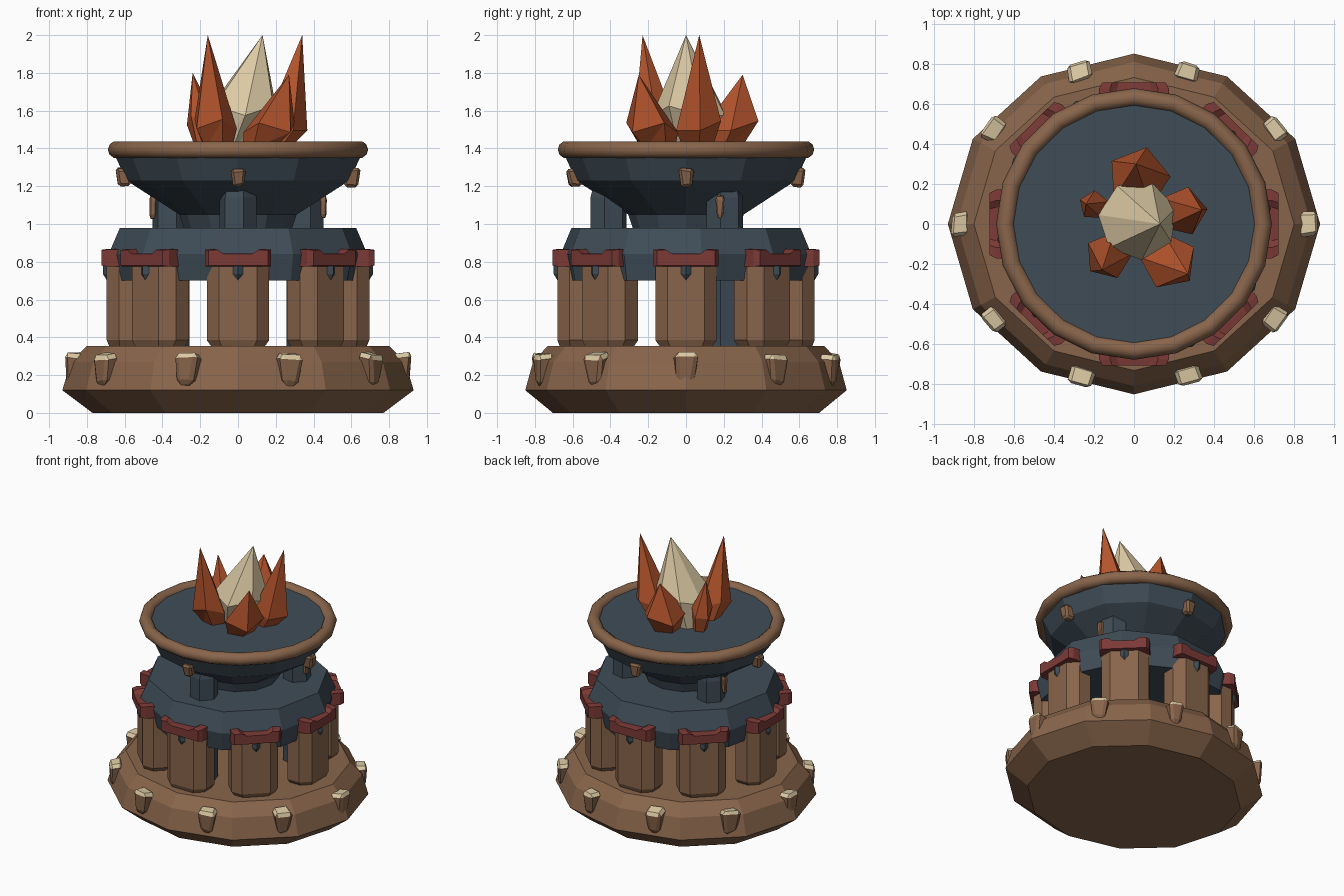
import bpy
import bmesh
import random
from math import sin, cos, pi, radians
from mathutils import Vector, Matrix

random.seed(4)
cube = bpy.data.objects.get("Cube")
if cube:
    bpy.data.objects.remove(cube)


def material(name, r, g, b):
    m = bpy.data.materials.new(name)
    m.use_nodes = True
    m.diffuse_color = (r, g, b, 1)
    bsdf = m.node_tree.nodes["Principled BSDF"]
    bsdf.inputs["Base Color"].default_value = (r, g, b, 1)
    bsdf.inputs["Roughness"].default_value = 0.9
    return m


BROWN = material("clay_brown", .25, .13, .07)
SLATE = material("slate_blue", .05, .073, .095)
RED = material("dark_red", .2, .042, .037)
ORANGE = material("flame_orange", .45, .088, .025)
CREAM = material("pale_cream", .72, .59, .37)


def finish(name, bm, *mats):
    """Turn a bmesh into an object with its materials."""
    bmesh.ops.recalc_face_normals(bm, faces=bm.faces)
    mesh = bpy.data.meshes.new(name)
    bm.to_mesh(mesh)
    bm.free()
    for m in mats:
        mesh.materials.append(m)
    obj = bpy.data.objects.new(name, mesh)
    bpy.context.collection.objects.link(obj)
    return obj


def loft(name, rings, mat, place=None):
    """Skin a stack of equal point rings and close both ends."""
    bm = bmesh.new()
    loops = [[bm.verts.new(p) for p in ring] for ring in rings]
    n = len(loops[0])
    for a, b in zip(loops, loops[1:]):
        for i in range(n):
            bm.faces.new((a[i], a[(i + 1) % n], b[(i + 1) % n], b[i]))
    bm.faces.new(loops[0])
    bm.faces.new(loops[-1])
    if place:
        bm.transform(place)
    return finish(name, bm, mat)


def ring(r, z, sides, turn=0.0, centre=(0, 0), squash=1.0):
    return [(centre[0] + r * cos(turn + 2 * pi * i / sides),
             centre[1] + squash * r * sin(turn + 2 * pi * i / sides), z)
            for i in range(sides)]


def lathe(name, profile, sides, mat, turn=0.0, squash=1.0):
    return loft(name, [ring(r, z, sides, turn, squash=squash) for r, z in profile], mat)


def spin(angle):
    return Matrix.Diagonal((1, .98, 1, 1)) @ Matrix.Rotation(angle, 4, 'Z')


# Faceted oval base
lathe("base", [(.77, 0), (.93, .12), (.885, .27), (.80, .355)], 12, BROWN, squash=.915)

# Deck over the columns
lathe("deck", [(.66, .70), (.69, .84), (.63, .98)], 10, SLATE, radians(7), .98)

# Eight columns with chamfered corners, red caps and dark studs
half = [(.49, .10), (.53, .165), (.63, .165), (.695, .10)]
outline = half + [(x, -y) for x, y in reversed(half)]
cap_half = [(.175, .775), (.175, .865), (.12, .868), (.085, .845)]
cap_outline = cap_half + [(-y, z) for y, z in reversed(cap_half)]
for k in range(8):
    place = spin(k * pi / 4)
    foot = [(.6 + (x - .6) * .85, y * .85, .35) for x, y in outline]
    loft(f"column_{k + 1}", [foot] + [[(x, y, z) for x, y in outline] for z in (.385, .80)],
         BROWN, place)
    rows = []
    for x, grow in ((.58, 1), (.69, 1), (.722, .9)):
        rows.append([(x, y * grow, .82 + (z - .82) * grow) for y, z in cap_outline])
    loft(f"cap_{k + 1}", rows, RED, place)
    loft(f"stud_{k + 1}", [ring(r, z, 5, centre=(.685, 0))
                           for r, z in ((.008, .70), (.03, .735), (.03, .78))], SLATE, place)

# Three inner posts that carry the bowl
for k in range(3):
    a = -pi / 2 + k * 2 * pi / 3
    c = (.41 * cos(a), .41 * sin(a))
    loft(f"post_{k + 1}", [ring(r, z, 6, a + .3, c)
                           for r, z in ((.10, .34), (.10, 1.14), (.085, 1.2))], SLATE)

# Bowl, filled top and rounded rim
lathe("bowl", [(.28, .96), (.31, 1.05), (.59, 1.23), (.655, 1.37)], 12, SLATE, squash=.985)
lathe("bowl_top", [(.62, 1.36), (.62, 1.41)], 20, SLATE, squash=.985)
bpy.ops.mesh.primitive_torus_add(major_segments=20, minor_segments=10,
                                 major_radius=.643, minor_radius=.046,
                                 location=(0, 0, 1.394))
rim = bpy.context.object
rim.name = "rim"
rim.scale = (1, .985, 1)
rim.data.materials.append(BROWN)
bpy.ops.object.shade_smooth_by_angle(angle=radians(50))


def gem(name, pos, size, angle, pale):
    """Rough stone; pale ones have cream upper faces."""
    bm = bmesh.new()
    bmesh.ops.create_cube(bm, size=2)
    for v in bm.verts:
        v.co.x *= .75 if v.co.z < 0 else 1
        v.co.y *= .6 if v.co.z < 0 else .9
        v.co += Vector([random.uniform(-.16, .16) for _ in range(3)])
    bmesh.ops.bevel(bm, geom=bm.edges[:], offset=.3, segments=1, affect='EDGES')
    bm.transform(Matrix.Translation(pos) @ Matrix.Rotation(angle, 4, 'Z')
                 @ Matrix.Diagonal((*size, 1)))
    bm.normal_update()
    for f in bm.faces:
        f.material_index = int(pale and f.normal.z > .25)
    finish(name, bm, BROWN, CREAM)


# Stones around the base
for k in range(10):
    a = k * pi / 5
    gem(f"base_stone_{k + 1}", (.87 * cos(a), .80 * sin(a), .23), (.045, .07, .085), a, True)

# Stones on the bowl and on the two rear posts
for k in range(4):
    a = k * pi / 2
    gem(f"bowl_stone_{k + 1}", (.60 * cos(a), .585 * sin(a), 1.245), (.045, .045, .05), a, False)
for side in (-1, 1):
    gem("post_stone_" + ("left" if side > 0 else "right"),
        (side * .45, .18, 1.09), (.02, .025, .06), 0, False)


def flame(name, base, tip, r, belly, sides, mat):
    """Pointed shard: narrow foot, wide belly, leaning tip."""
    bm = bmesh.new()
    x, y = base
    lean = (Vector(tip[:2]) - Vector(base)) * .35
    turn = random.uniform(0, pi)
    low = [bm.verts.new(p) for p in ring(r * .65, 1.40, sides, turn, base)]
    mid = [bm.verts.new(p) for p in
           ring(r, belly, sides, turn, (x + lean.x, y + lean.y))]
    for i, v in enumerate(mid):
        v.co.z += .05 * (i % 2) - .025
    top = bm.verts.new(tip)
    bm.faces.new(low)
    for i in range(sides):
        j = (i + 1) % sides
        bm.faces.new((low[i], low[j], mid[j]))
        bm.faces.new((low[i], mid[j], mid[i]))
        bm.faces.new((mid[i], mid[j], top))
    finish(name, bm, mat)


# Fire: pale core with five orange shards
flame("flame_core", (-.04, .03), (.13, 0, 2.0), .20, 1.60, 7, CREAM)
flame("flame_front_right", (-.11, -.12), (-.16, -.23, 2.0), .12, 1.53, 5, ORANGE)
flame("flame_left", (.19, .06), (.34, .07, 2.0), .125, 1.52, 5, ORANGE)
flame("flame_right", (-.18, .09), (-.24, .10, 1.8), .075, 1.55, 5, ORANGE)
flame("flame_back", (.03, .19), (.01, .30, 1.79), .16, 1.52, 5, ORANGE)
flame("flame_front_left", (.12, -.15), (.27, -.25, 1.79), .145, 1.51, 5, ORANGE)
